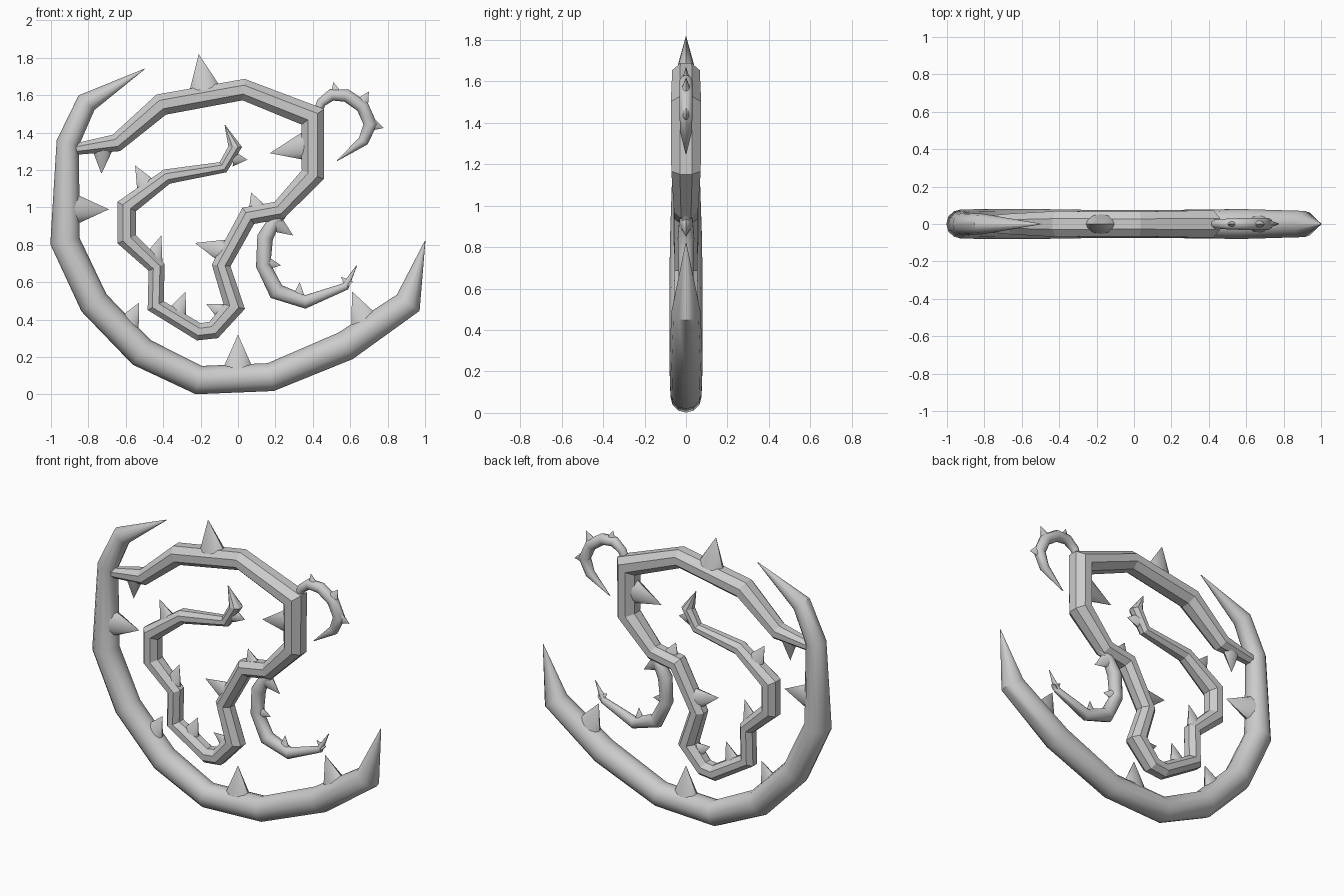
import bpy, math
from mathutils import Vector, Matrix

if "Cube" in bpy.data.objects:
    bpy.data.objects.remove(bpy.data.objects["Cube"])


def finish(name, verts, faces, smooth):
    me = bpy.data.meshes.new(name)
    me.from_pydata(verts, [], faces)
    me.update()
    ob = bpy.data.objects.new(name, me)
    bpy.context.collection.objects.link(ob)
    bpy.context.view_layer.objects.active = ob
    ob.select_set(True)
    if smooth:
        bpy.ops.object.shade_smooth_by_angle(angle=math.radians(40))
    ob.select_set(False)
    return ob


def tube(name, path, sides, depth=1.0, turn=0.0, smooth=False):
    """Tapered tube through (x, z, radius) points lying in the xz plane."""
    pts = [Vector((x, 0, z)) for x, z, r in path]
    verts, faces = [], []
    for i, p in enumerate(pts):
        a = (p - pts[max(i - 1, 0)]).normalized()
        b = (pts[min(i + 1, len(pts) - 1)] - p).normalized()
        t = (a + b).normalized()
        n = Vector((-t.z, 0, t.x))
        r = max(path[i][2], 0.002)
        miter = min(1.25, 1 / max(0.3, t.dot(b if b.length else a)))
        for k in range(sides):
            g = 2 * math.pi * k / sides + turn
            verts.append(p + n * math.cos(g) * r * miter
                         + Vector((0, math.sin(g) * r * depth, 0)))
    for i in range(len(pts) - 1):
        for k in range(sides):
            m = (k + 1) % sides
            faces.append((i * sides + k, i * sides + m,
                          (i + 1) * sides + m, (i + 1) * sides + k))
    faces.append(tuple(reversed(range(sides))))
    faces.append(tuple(range((len(pts) - 1) * sides, len(pts) * sides)))
    return finish(name, verts, faces, smooth)


def thorn(name, bx, bz, tx, tz, r):
    """Cone flattened in y, from base centre to tip, root sunk a little."""
    base, tip = Vector((bx, 0, bz)), Vector((tx, 0, tz))
    d = (tip - base).normalized()
    n = Vector((-d.z, 0, d.x))
    base = base - d * 0.015
    c = 12
    verts = [base + n * math.cos(2 * math.pi * k / c) * r
             + Vector((0, math.sin(2 * math.pi * k / c) * r * 0.62, 0)) for k in range(c)]
    verts.append(tip)
    faces = [(k, c, (k + 1) % c) for k in range(c)] + [tuple(range(c))]
    finish(name, verts, faces, True)


# Large crescent
tube("outer_crescent", [
    (-.50, 1.74, 0), (-.81, 1.56, .055), (-.91, 1.345, .06), (-.925, .82, .078),
    (-.77, .49, .08), (-.515, .225, .08), (-.21, .077, .075), (.175, .093, .075),
    (.575, .26, .08), (.91, .49, .07), (1.0, .82, 0)], 12, smooth=True)

# Faceted main vine
tube("main_vine", [
    (-.88, 1.31, .032), (-.65, 1.345, .05), (-.41, 1.55, .062), (.03, 1.63, .06),
    (.40, 1.485, .066), (.40, 1.175, .064), (.22, .985, .052), (.055, .955, .052),
    (-.09, .69, .05), (-.02, .47, .055), (-.13, .345, .05), (-.21, .335, .048),
    (-.44, .475, .046), (-.435, .68, .046), (-.595, .83, .054), (-.595, 1.005, .054),
    (-.38, 1.165, .043), (-.08, 1.215, .032), (-.015, 1.325, .035), (-.07, 1.44, 0)],
    8, depth=1.2, turn=math.pi / 8)

# Smooth tendrils
tube("lower_tendril", [
    (.24, .97, .025), (.19, .92, .035), (.145, .84, .042), (.135, .69, .038),
    (.205, .55, .042), (.36, .495, .034), (.575, .578, .02), (.635, .69, 0)], 10, smooth=True)
tube("upper_tendril", [
    (.425, 1.51, .022), (.445, 1.56, .025), (.50, 1.602, .03), (.58, 1.598, .033),
    (.665, 1.54, .034), (.708, 1.445, .034), (.67, 1.355, .028), (.53, 1.25, 0)],
    10, smooth=True)

# Thorns grouped by the limb they grow from: base x, base z, tip x, tip z, radius
thorns = {
    "crescent_thorn": [(-.86, .99, -.69, .99, .085), (-.585, .38, -.53, .49, .068),
                       (0, .155, 0, .32, .08), (.68, .385, .61, .55, .088)],
    "vine_thorn": [(-.18, 1.645, -.21, 1.82, .085), (-.725, 1.31, -.73, 1.18, .062),
                   (.35, 1.325, .17, 1.29, .08), (.10, 1.0, .07, 1.08, .052),
                   (-.09, .77, -.23, .81, .065), (-.10, .45, -.17, .485, .045),
                   (-.325, .44, -.28, .55, .057), (-.455, .72, -.41, .85, .06),
                   (-.49, 1.115, -.55, 1.225, .062), (-.01, 1.26, .05, 1.255, .042)],
    "tendril_thorn": [(.215, .905, .295, .85, .048), (.165, .70, .23, .69, .038),
                      (.325, .53, .33, .60, .036), (.585, .595, .55, .63, .028),
                      (.52, 1.625, .51, 1.67, .03), (.67, 1.57, .70, 1.62, .038),
                      (.73, 1.44, .78, 1.425, .036)]}
for name, rows in thorns.items():
    for i, row in enumerate(rows):
        thorn(f"{name}_{i + 1}", *row)
